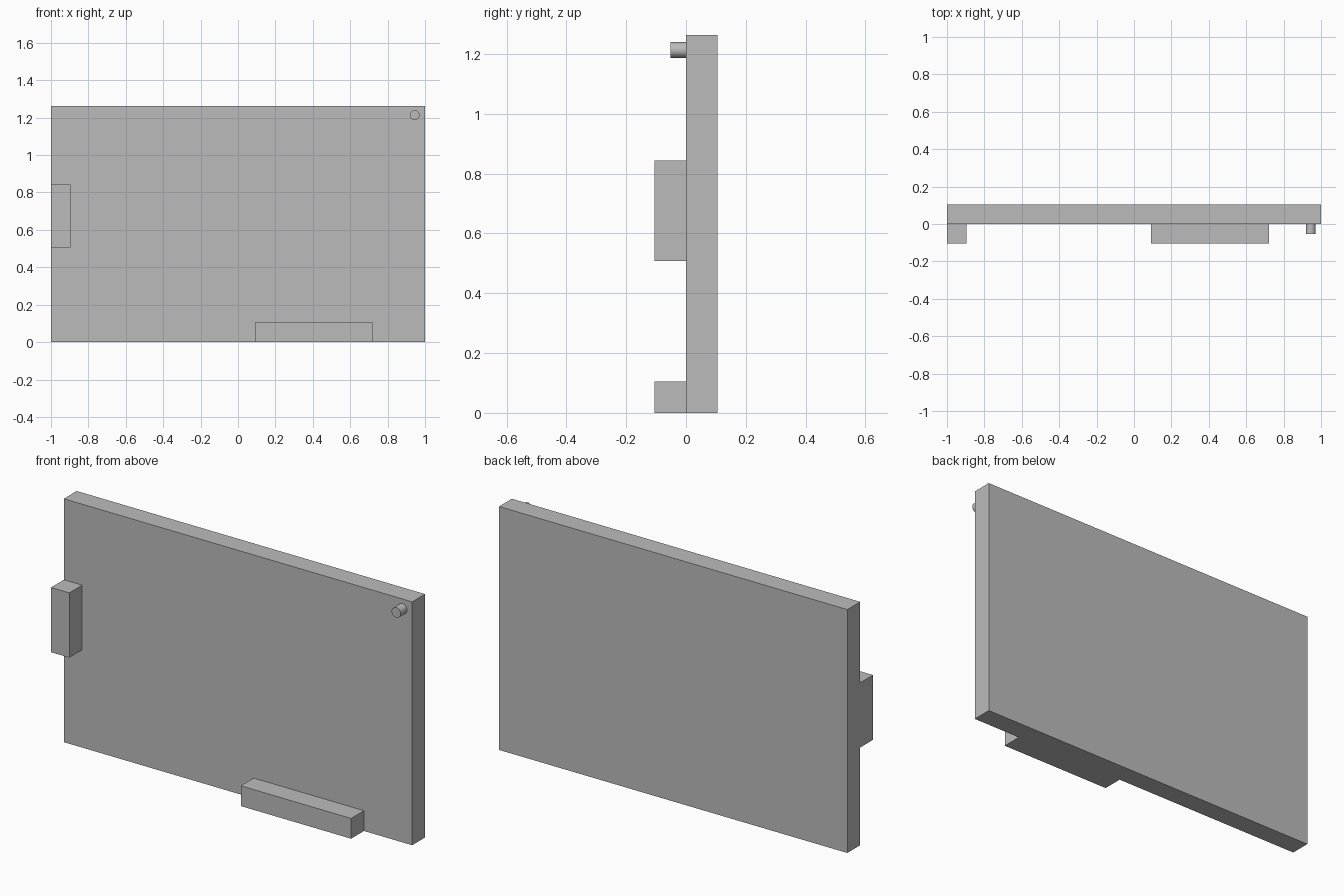
import bpy
import math

cube = bpy.data.objects.get("Cube")
if cube:
    bpy.data.objects.remove(cube, do_unlink=True)

U = 2 / 19  # board thickness, the module for all parts

grey = bpy.data.materials.new("plain_grey")
grey.use_nodes = True
colour = (0.5, 0.5, 0.5, 1)
grey.diffuse_color = colour
grey.node_tree.nodes["Principled BSDF"].inputs["Base Color"].default_value = colour


def box(name, low, high):
    """Box between two opposite corners."""
    bpy.ops.mesh.primitive_cube_add(size=1)
    ob = bpy.context.object
    ob.name = name
    ob.location = [(a + b) / 2 for a, b in zip(low, high)]
    ob.scale = [b - a for a, b in zip(low, high)]
    bpy.ops.object.transform_apply(location=False, rotation=False, scale=True)
    ob.data.materials.append(grey)
    return ob


# Upright board
box("board", (-1, 0, 0), (1, U, 12 * U))

# Blocks on the front face, flush with the side and bottom edges
box("side_block", (-1, -U, 0.507), (-1 + U, 0, 0.843))
box("bottom_block", (0.09, -U, 0), (0.723, 0, U))

# Small round peg in the upper corner
bpy.ops.mesh.primitive_cylinder_add(
    vertices=48, radius=U / 4, depth=U / 2,
    location=(0.945, -U / 4, 1.213), rotation=(math.pi / 2, 0, 0))
peg = bpy.context.object
peg.name = "corner_peg"
peg.data.materials.append(grey)
bpy.ops.object.shade_smooth_by_angle()
